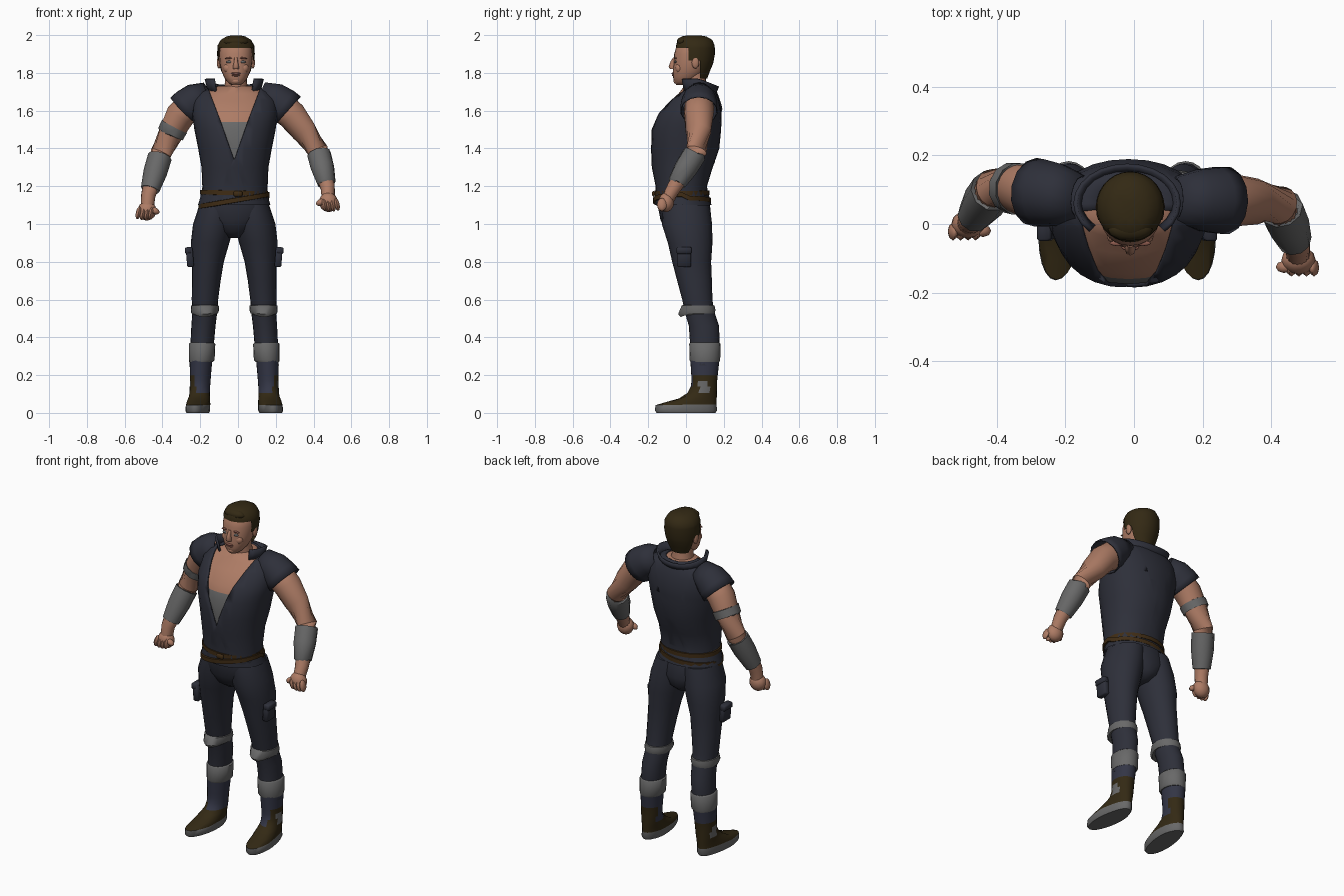
import bpy, bmesh, math
from mathutils import Vector, Matrix

if "Cube" in bpy.data.objects:
    bpy.data.objects.remove(bpy.data.objects["Cube"])


def material(name, r, g, b):
    m = bpy.data.materials.new(name)
    m.use_nodes = True
    m.diffuse_color = (r, g, b, 1)
    m.node_tree.nodes["Principled BSDF"].inputs["Base Color"].default_value = (r, g, b, 1)
    return m


SKIN = material("skin", .42, .2, .13)
LIP = material("lip", .28, .11, .08)
NAVY = material("dark navy cloth", .027, .029, .042)
BLUE = material("boot navy", .033, .036, .06)
GREY = material("grey metal", .14, .14, .14)
HAIR = material("dark brown", .033, .022, .007)
BELT = material("belt brown", .05, .025, .007)
MID = -.02      # centre line of the body
SIDES = (("left", 1), ("right", -1))


def finish(name, bm, mats, rule=None):
    for f in bm.faces:
        f.smooth = True
        if rule:
            f.material_index = rule(f.calc_center_median())
    me = bpy.data.meshes.new(name)
    bm.to_mesh(me)
    bm.free()
    ob = bpy.data.objects.new(name, me)
    bpy.context.collection.objects.link(ob)
    for m in mats:
        me.materials.append(m)
    bpy.ops.object.select_all(action='DESELECT')
    ob.select_set(True)
    bpy.context.view_layer.objects.active = ob
    bpy.ops.object.shade_smooth_by_angle(angle=math.radians(50))
    return ob


def rings(sections, n=20, follow=False, power=1.0, caps=True):
    """Loft rings (x, y, z, rx, ry); level, or square to the path if follow."""
    bm = bmesh.new()
    loops = []
    pts = [Vector(s[:3]) for s in sections]
    signed = lambda v: math.copysign(abs(v) ** power, v)
    for i, (x, y, z, a, b) in enumerate(sections):
        q = Matrix.Identity(3)
        if follow:
            d = pts[min(i + 1, len(pts) - 1)] - pts[max(i - 1, 0)]
            q = Vector((0, 0, 1)).rotation_difference(d).to_matrix()
        turn = [math.tau * k / n for k in range(n)]
        loops.append([bm.verts.new(pts[i] + q @ Vector((a * signed(math.cos(t)), b * signed(math.sin(t)), 0)))
                      for t in turn])
    for lo, hi in zip(loops, loops[1:]):
        for k in range(n):
            j = (k + 1) % n
            bm.faces.new((lo[k], lo[j], hi[j], hi[k]))
    if caps:
        bm.faces.new(loops[0])
        bm.faces.new(loops[-1])
        bmesh.ops.recalc_face_normals(bm, faces=bm.faces)
    return bm


def loft(name, sections, mat, **kw):
    return finish(name, rings(sections, **kw), [mat])


def slice_mesh(bm, point, normal):
    geom = bm.verts[:] + bm.edges[:] + bm.faces[:]
    bmesh.ops.bisect_plane(bm, geom=geom, plane_co=point, plane_no=normal)


def keep(bm, test):
    gone = [f for f in bm.faces if not test(f.calc_center_median())]
    bmesh.ops.delete(bm, geom=gone, context='FACES')


def thicken(ob, amount):
    m = ob.modifiers.new("thickness", 'SOLIDIFY')
    m.thickness, m.offset = amount, 1


def ball(name, loc, size, mat, turn=0, seg=12):
    bm = bmesh.new()
    bmesh.ops.create_uvsphere(bm, u_segments=seg, v_segments=8, radius=1)
    bm.transform(Matrix.Translation(loc) @ Matrix.Rotation(turn, 4, 'Y') @ Matrix.Diagonal((*size, 1)))
    return finish(name, bm, [mat])


def box(name, loc, size, mat, turn=0, axis='X', bevel=.006):
    bm = bmesh.new()
    bmesh.ops.create_cube(bm, size=1)
    bm.transform(Matrix.Translation(loc) @ Matrix.Rotation(turn, 4, axis) @ Matrix.Diagonal((*size, 1)))
    bmesh.ops.bevel(bm, geom=bm.edges[:], offset=bevel, segments=1, affect='EDGES')
    return finish(name, bm, [mat])


# Torso with an open neckline: skin on top, grey undershirt below
torso = [(-.02, .135, 1.13, .165), (-.025, .125, 1.2, .162), (-.02, .15, 1.3, .166), (-.005, .17, 1.4, .184),
         (0, .175, 1.5, .204), (.016, .162, 1.58, .215), (.04, .125, 1.65, .21), (.055, .095, 1.69, .18),
         (.06, .07, 1.73, .09)]
torso = [(MID + .004, y, z, rx, ry) for y, ry, z, rx in torso]


def in_neckline(c):
    low, high = .35 * (c.z - 1.34), .07 + .38 * (c.z - 1.54)
    return c.y < .04 and abs(c.x - MID) < (low if c.z < 1.54 else high)


def torso_mesh():
    bm = rings(torso, n=28, power=.92)
    slice_mesh(bm, (0, 0, 1.54), (0, 0, 1))
    for _, s in SIDES:
        slice_mesh(bm, (MID, 0, 1.34), (s, 0, -.35))
        slice_mesh(bm, (MID + s * .07, 0, 1.54), (s, 0, -.38))
    return bm


finish("chest", torso_mesh(), [SKIN, GREY], lambda c: int(c.z < 1.54))
shell = torso_mesh()
keep(shell, lambda c: not in_neckline(c) and c.z < 1.725)
thicken(finish("vest", shell, [NAVY]), .011)
loft("vest_hem", [(MID, -.015, 1.1, .192, .15), (MID, -.02, 1.14, .18, .145), (MID, -.025, 1.2, .168, .13)],
     NAVY, caps=False)

# Standing collar, open at the front
collar = rings([(MID, .06, 1.69, .125, .085), (MID, .06, 1.77, .145, .105)], n=24, caps=False)
keep(collar, lambda c: c.y > -.005)
for v in collar.verts:
    if v.co.z > 1.75:
        v.co.z -= max(0, v.co.y - .07) * .4
thicken(finish("collar", collar, [NAVY]), .012)

# Two crossing belts
for name, z, tilt, grow in (("upper_belt", 1.165, -.02, .004), ("lower_belt", 1.125, .17, .012)):
    out = [(MID, -.022, z + dz, .176 + grow + e, .142 + grow + e)
           for dz, e in ((-.014, -.02), (-.012, 0), (.012, 0), (.014, -.02))]
    bm = rings(out, n=24)
    for v in bm.verts:
        v.co.z += tilt * (v.co.x - MID) * (1 if v.co.y < 0 else .4)
    finish(name, bm, [BELT])
box("buckle", (.0, -.172, 1.16), (.045, .016, .03), BELT)

# Hips
loft("hips", [(MID, .015, .925, .035, .07), (MID, .01, .96, .1, .115), (MID, 0, 1.02, .18, .135),
              (MID, -.01, 1.09, .186, .138), (MID, -.02, 1.16, .165, .132)], NAVY, n=24)


# Legs and boots, the same on both sides of the centre line
def boot_colour(s):
    def rule(c):
        outward = s * (c.x - MID) - .185
        if c.z < .045 or (outward > .035 and .1 < c.z < .17 and .07 < c.y < .12):
            return 1
        if c.z < .11 or (c.z < .2 and (outward > .02 or c.y > .12)):
            return 2
        return 0
    return rule


for side, s in SIDES:
    def at(off, y, z, rx, ry):
        return (MID + s * off, y, z, rx, ry)
    loft(side + "_leg", [at(.085, 0, 1.1, .1, .125), at(.108, .005, 1.0, .11, .133), at(.128, .022, .9, .102, .118),
                         at(.14, .03, .8, .085, .103), at(.148, .045, .7, .076, .092),
                         at(.155, .06, .6, .07, .08), at(.155, .07, .54, .066, .078),
                         at(.163, .095, .46, .064, .08), at(.17, .1, .36, .062, .078),
                         at(.18, .098, .25, .056, .07)], NAVY)
    # Boot, lofted from the sole up and turned slightly outward
    steps = [(.0, .0, .058, .155), (.0, .012, .064, .164), (.0, .045, .063, .162), (.03, .065, .06, .132),
             (.063, .085, .056, .1), (.085, .105, .054, .078), (.095, .14, .054, .069), (.097, .17, .055, .068),
             (.098, .2, .056, .07), (.1, .28, .06, .077)]
    bm = rings([at(.187 - .04 * z, y, z, rx, ry) for y, z, rx, ry in steps], n=24)
    for v in bm.verts:
        v.co.x += s * .09 * max(0, .07 - v.co.y)
        if v.co.y < -.02:
            v.co.z *= .9
    finish(side + "_boot", bm, [BLUE, GREY, HAIR], boot_colour(s))
    loft(side + "_shin_cuff", [at(.175, .1, .27, .063, .077), at(.172, .1, .28, .068, .081),
                               at(.17, .1, .365, .07, .083), at(.17, .1, .372, .062, .078)], GREY)
    # Knee band with a pointed pad
    bm = rings([at(.157, .068, .525, .07, .083), at(.155, .066, .545, .075, .09),
                at(.155, .064, .568, .073, .087), at(.155, .064, .572, .06, .075)])
    for v in bm.verts:
        front = max(0, .02 - v.co.y)
        if v.co.z < .55:
            v.co.z -= front * .5
            v.co.y -= front * .4
    finish(side + "_knee_band", bm, [GREY])
    box(side + "_thigh_pouch", (MID + s * .235, -.01, .825), (.036, .075, .105), NAVY, s * .08, 'Y')
    box(side + "_pouch_flap", (MID + s * .243, -.01, .86), (.036, .08, .035), NAVY, s * .08, 'Y')


# Arms: shoulder, biceps, elbow, wrist and fist, posed separately
def arm(side, s, joints, hand):
    radii = (.066, .08, .078, .068, .056, .054, .038)
    path = [Vector(j) for j in joints]
    loft(side + "_arm", [(*p, r, r) for p, r in zip(path, radii)] + [(*hand, .034, .034)], SKIN, n=16, follow=True)
    # Bracer around the forearm
    elbow, wrist = path[4], path[6]
    along = [(.08, .05), (.08, .064), (.45, .063), (.86, .05), (.86, .038)]
    loft(side + "_bracer", [(*elbow.lerp(wrist, t), r, r) for t, r in along], GREY, n=10, follow=True)
    # Sleeve cap of the vest
    out = path[2] - path[0]
    cap = [path[0] + out * t + Vector((0, 0, up)) for t, up in ((-.75, .0), (0, .018), (.5, .018), (.8, .012))]
    bm = rings([(*p, r, r) for p, r in zip(cap, (.06, .085, .092, .094))], n=14, follow=True, caps=False)
    thicken(finish(side + "_sleeve_cap", bm, [NAVY]), .006)
    # Fist with curled fingers and thumb
    h = Vector(hand)
    ball(side + "_fist", h, (.05, .042, .052), SKIN, s * -.3)
    for k in range(4):
        x = (k - 1.5) * .022
        ball(side + "_finger", h + Vector((s * (.012 + x), -.022, -.018 + abs(x) * .2)),
             (.014, .026, .034), SKIN, s * -.2, 8)
    ball(side + "_thumb", h + Vector((s * -.042, -.02, .0)), (.026, .018, .017), SKIN, s * -.5, 8)


arm("left", 1, [(.19, .07, 1.64), (.235, .07, 1.615), (.285, .068, 1.575), (.35, .065, 1.49), (.425, .055, 1.385),
                (.445, .01, 1.31), (.475, -.065, 1.19)], (.479, -.105, 1.115))
arm("right", -1, [(-.22, .085, 1.64), (-.265, .088, 1.615), (-.305, .095, 1.575), (-.35, .105, 1.49),
                  (-.408, .105, 1.375), (-.435, .07, 1.3), (-.475, .01, 1.15)], (-.482, -.0, 1.07))
loft("upper_arm_band", [(-.336, .102, 1.517, .06, .06), (-.336, .102, 1.517, .077, .077),
                        (-.357, .105, 1.477, .075, .075), (-.357, .105, 1.477, .06, .06)],
     GREY, n=12, follow=True)

# Neck and head
HX = -.011
loft("neck", [(HX, .06, 1.64, .085, .07), (HX, .055, 1.7, .068, .066), (HX, .045, 1.75, .058, .06),
              (HX, .045, 1.82, .058, .06)], SKIN)
skull = [(-.022, 1.737, .026, .03), (-.012, 1.752, .045, .05), (.002, 1.775, .062, .07), (.016, 1.81, .077, .086),
         (.027, 1.85, .085, .092), (.036, 1.9, .089, .099), (.043, 1.945, .083, .092), (.048, 1.975, .06, .068),
         (.05, 1.985, .03, .034)]
loft("head", [(HX, y, z, rx, ry) for y, z, rx, ry in skull], SKIN, n=24, power=.93)

# Hair: a shell cut away around the face and ears
bm = rings([(HX, y, z, rx, ry) for y, z, rx, ry in (
    (.06, 1.77, .06, .052), (.055, 1.81, .082, .072), (.047, 1.85, .094, .097), (.048, 1.9, .1, .105),
    (.05, 1.945, .097, .102), (.047, 1.975, .08, .092), (.042, 1.993, .05, .065), (.04, 1.999, .02, .03))], n=28)
slice_mesh(bm, (0, 0, 1.932), (0, 0, 1))
slice_mesh(bm, (0, 0, 1.865), (0, 0, 1))
slice_mesh(bm, (0, .075, 0), (0, 1, 0))
slice_mesh(bm, (0, .012, 0), (0, 1, 0))
keep(bm, lambda c: c.z > 1.932 or c.y > .075 or (c.y > .012 and c.z > 1.865))
finish("hair", bm, [HAIR])
ball("quiff", (HX, -.015, 1.965), (.066, .034, .027), HAIR)

# Face
loft("nose", [(HX, -.06, 1.882, .009, .008), (HX, -.068, 1.86, .01, .014), (HX, -.074, 1.832, .016, .018),
              (HX, -.068, 1.82, .015, .016)], SKIN, n=8)
ball("upper_lip", (HX, -.069, 1.797, ), (.026, .008, .006), LIP)
ball("lower_lip", (HX, -.065, 1.787), (.022, .009, .006), LIP)
ball("chin", (HX, -.048, 1.757), (.026, .018, .017), SKIN)
for side, s in SIDES:
    ball(side + "_eye", (HX + s * .035, -.055, 1.858), (.018, .008, .007), GREY)
    ball(side + "_brow", (HX + s * .036, -.056, 1.878), (.024, .008, .005), LIP, s * .1)
    ball(side + "_cheek", (HX + s * .042, -.036, 1.825), (.026, .022, .026), SKIN)
    ball(side + "_ear", (HX + s * .09, .05, 1.855), (.011, .02, .032), SKIN)
